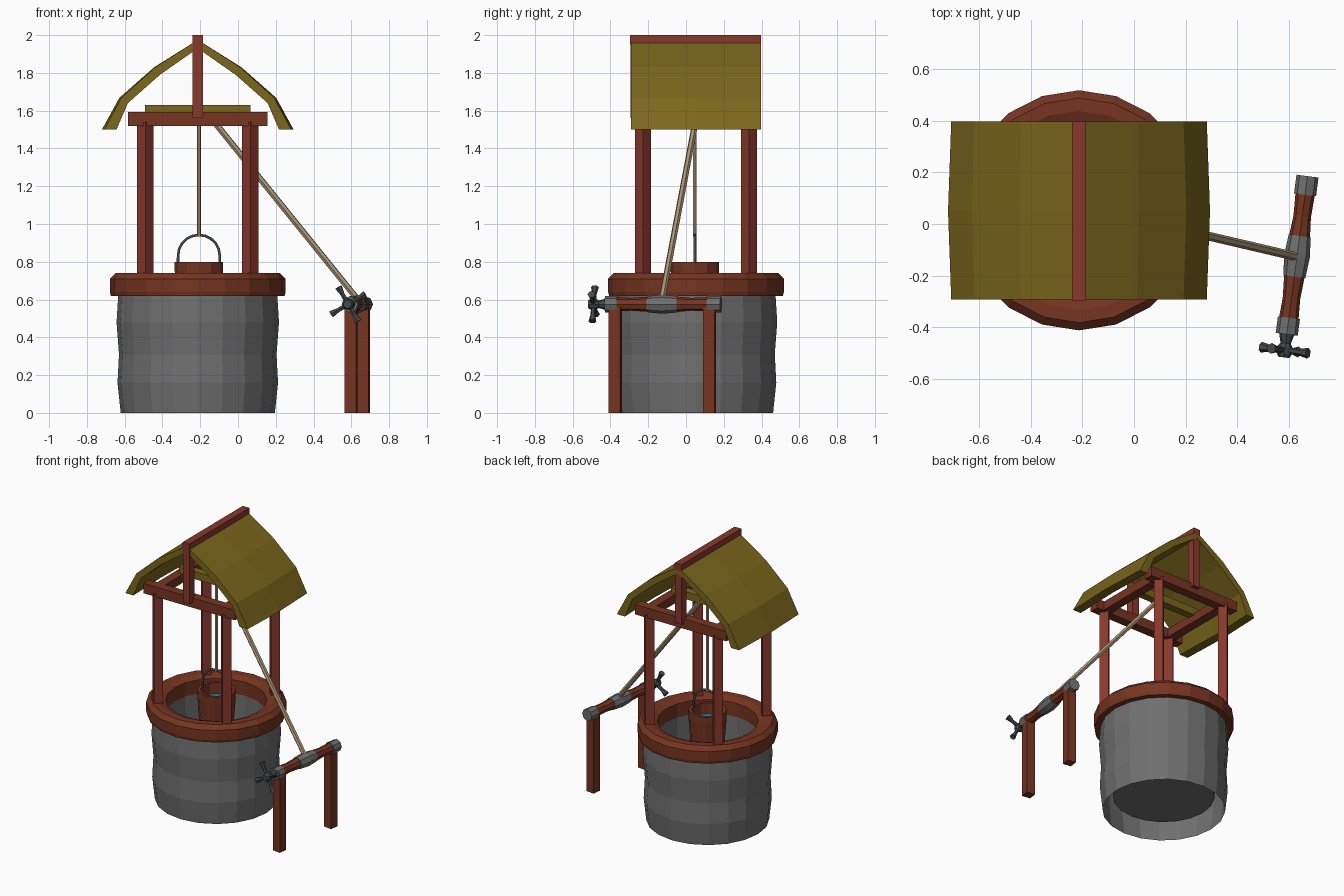
import bpy, bmesh, math
from mathutils import Vector, Matrix

if "Cube" in bpy.data.objects:
    bpy.data.objects.remove(bpy.data.objects["Cube"])

CX, CY = -0.213, 0.053   # well axis


def mat(name, rgb):
    m = bpy.data.materials.new(name)
    m.diffuse_color = (*rgb, 1)
    m.use_nodes = True
    m.node_tree.nodes["Principled BSDF"].inputs["Base Color"].default_value = m.diffuse_color
    return m


STONE = mat("stone", (0.16, 0.16, 0.16))
IRON = mat("iron", (0.06, 0.065, 0.07))
BROWN = mat("brown_wood", (0.18, 0.035, 0.015))
RED = mat("red_wood", (0.25, 0.04, 0.025))
OLIVE = mat("roof_olive", (0.20, 0.135, 0.012))
ROPE = mat("rope", (0.40, 0.30, 0.18))
WATER = mat("water", (0.02, 0.25, 0.40))


def finish(name, bm, material, matrix=Matrix()):
    bmesh.ops.remove_doubles(bm, verts=bm.verts, dist=1e-5)
    bmesh.ops.recalc_face_normals(bm, faces=bm.faces)
    me = bpy.data.meshes.new(name)
    bm.to_mesh(me)
    bm.free()
    me.materials.append(material)
    ob = bpy.data.objects.new(name, me)
    ob.matrix_world = matrix
    bpy.context.collection.objects.link(ob)
    return ob


def lathe(name, prof, n, material, matrix=Matrix(), closed=False):
    """Spin an (r, z) profile around local z with n flat sides."""
    bm = bmesh.new()
    rings = []
    for r, z in prof:
        if r == 0:
            rings.append([bm.verts.new((0, 0, z))] * n)
        else:
            rings.append([bm.verts.new((r * math.cos(math.tau * i / n),
                                        r * math.sin(math.tau * i / n), z)) for i in range(n)])
    pairs = list(zip(rings, rings[1:])) + ([(rings[-1], rings[0])] if closed else [])
    for a, b in pairs:
        for i in range(n):
            j = (i + 1) % n
            bm.faces.new(list(dict.fromkeys((a[i], a[j], b[j], b[i]))))
    return finish(name, bm, material, matrix)


def box(name, lo, hi, material, matrix=Matrix()):
    bm = bmesh.new()
    bmesh.ops.create_cube(bm, size=1)
    lo, hi = Vector(lo), Vector(hi)
    for v in bm.verts:
        v.co = Vector([(lo[k] + hi[k]) / 2 + v.co[k] * (hi[k] - lo[k]) for k in range(3)])
    return finish(name, bm, material, matrix)


def rod(name, a, b, r, n, material):
    a, b = Vector(a), Vector(b)
    d = b - a
    m = Matrix.Translation(a) @ d.to_track_quat('Z', 'Y').to_matrix().to_4x4()
    return lathe(name, [(0, 0), (r, 0), (r, d.length), (0, d.length)], n, material, m)


WELL = Matrix.Translation((CX, CY, 0))

# Stone wall, inner shaft with floor, wooden rim
lathe("stone_wall", [(.408, 0), (.425, .16), (.417, .31), (.43, .48), (.42, .64)], 20, STONE, WELL)
lathe("inner_shaft", [(.337, .70), (.337, .10), (0, .10)], 20, STONE, WELL)
lathe("wooden_rim", [(.41, .62), (.46, .62), (.465, .64), (.465, .71), (.435, .74),
                     (.385, .74), (.335, .72), (.335, .62)], 20, BROWN, WELL, True)

# Bucket, water and handle
BX, BY = -0.207, 0.047
BUCKET = Matrix.Translation((BX, BY, 0))
lathe("bucket", [(0, .53), (.112, .53), (.128, .75), (.128, .80), (.106, .80), (.10, .55), (0, .55)],
      12, BROWN, BUCKET)
lathe("bucket_water", [(.104, .72), (0, .72)], 12, WATER, BUCKET)
cu = bpy.data.curves.new("bucket_handle", 'CURVE')
cu.dimensions = '3D'
cu.bevel_depth = .008
cu.bevel_resolution = 1
cu.use_fill_caps = True
pts = [(.112, .76)] + [(.11 * math.cos(math.pi * i / 10), .835 + .107 * math.sin(math.pi * i / 10))
                       for i in range(11)] + [(-.112, .76)]
sp = cu.splines.new('POLY')
sp.points.add(len(pts) - 1)
for p, (x, z) in zip(sp.points, pts):
    p.co = (BX + x, BY, z, 1)
cu.materials.append(IRON)
bpy.context.collection.objects.link(bpy.data.objects.new("bucket_handle", cu))

# Ropes
rod("bucket_rope", (BX, BY, .935), (BX, BY, 1.62), .011, 6, ROPE)
rod("winch_rope", (.622, -.125, .615), (-.19, .065, 1.62), .017, 6, ROPE)

# Corner posts set diagonally on the rim
for i, (sx, sy) in enumerate([(-1, -1), (1, -1), (1, 1), (-1, 1)]):
    lathe(f"corner_post_{i}", [(0, .70), (.043, .70), (.043, 1.54), (0, 1.54)], 4, RED,
          Matrix.Translation((CX + sx * .278, CY + sy * .28, 0)))

# Square frame, king posts, ridge and cross bar
for s, tag in ((-1, "front"), (1, "back")):
    y = CY + s * .28
    box(f"{tag}_beam", (CX - .37, y - .033, 1.52), (CX + .37, y + .033, 1.592), BROWN)
    k = .05 + s * .315
    box(f"{tag}_king_post", (CX - .027, k - .028, 1.56), (CX + .027, k + .028, 1.98), RED)
    x = CX + s * .278
    box(f"side_beam_{tag}", (x - .033, CY - .26, 1.525), (x + .033, CY + .26, 1.588), BROWN)
box("ridge_beam", (CX - .027, -.297, 1.95), (CX + .027, .397, 2.0), RED)
box("rope_bar", (CX - .28, BY - .028, 1.575), (CX + .28, BY + .028, 1.63), OLIVE)

# Roof slopes: bent section, slightly bulged halfway along
section = [(0, 1.975), (.225, 1.83), (.405, 1.668), (.495, 1.5),
           (.43, 1.5), (.37, 1.64), (.2, 1.79), (0, 1.93)]
for s, tag in ((-1, "left"), (1, "right")):
    bm = bmesh.new()
    rows = [[bm.verts.new((CX + s * x * k, y, z)) for x, z in section]
            for y, k in ((-.292, 1), (.05, 1.025), (.397, 1))]
    for a, b in zip(rows, rows[1:]):
        for i in range(8):
            j = (i + 1) % 8
            bm.faces.new((a[i], a[j], b[j], b[i]))
    for row in (rows[0], rows[2]):
        for i in range(3):
            bm.faces.new((row[i], row[i + 1], row[6 - i], row[7 - i]))
    finish(f"{tag}_roof", bm, OLIVE)

# Winch: legs, axle, collars and drum along a slightly turned axis
D = Vector((.13, .99, 0)).normalized()
C = Vector((.632, -.12, .575))
AXLE = Matrix.Translation(C) @ D.to_track_quat('Z', 'Y').to_matrix().to_4x4()
TURN = Matrix.Rotation(-math.atan2(.13, .99), 4, 'Z')
for t, tag in ((-.257, "front"), (.247, "back")):
    p = C + D * t
    box(f"winch_{tag}_leg", (-.031, -.031, 0), (.031, .031, .57), BROWN,
        Matrix.Translation((p.x, p.y, 0)) @ TURN)
lathe("winch_axle", [(0, -.27), (.039, -.27), (.034, -.17), (.04, -.08), (.04, .08),
                     (.034, .15), (.039, .27), (0, .27)], 8, BROWN, AXLE)
for name, a, b, r, bulge in (("front_collar", -.31, -.245, .043, 0),
                             ("back_collar", .235, .308, .043, 0),
                             ("winch_drum", -.085, .075, .043, .007)):
    lathe(name, [(0, a), (r, a), (r + bulge, (a + b) / 2), (r, b), (0, b)], 8, STONE, AXLE)

# Crank hub with four flared spokes
lathe("crank_hub", [(0, -.40), (.022, -.40), (.03, -.385), (.03, -.36), (.02, -.345),
                    (.032, -.30), (0, -.30)], 8, IRON, AXLE)
for i in range(4):
    m = (AXLE @ Matrix.Translation((0, 0, -.372)) @ Matrix.Rotation(math.radians(60 + 90 * i), 4, 'Z')
         @ Matrix.Rotation(math.pi / 2, 4, 'Y'))
    lathe(f"crank_spoke_{i}", [(0, 0), (.014, .01), (.012, .06), (.021, .105), (0, .105)], 6, IRON, m)
